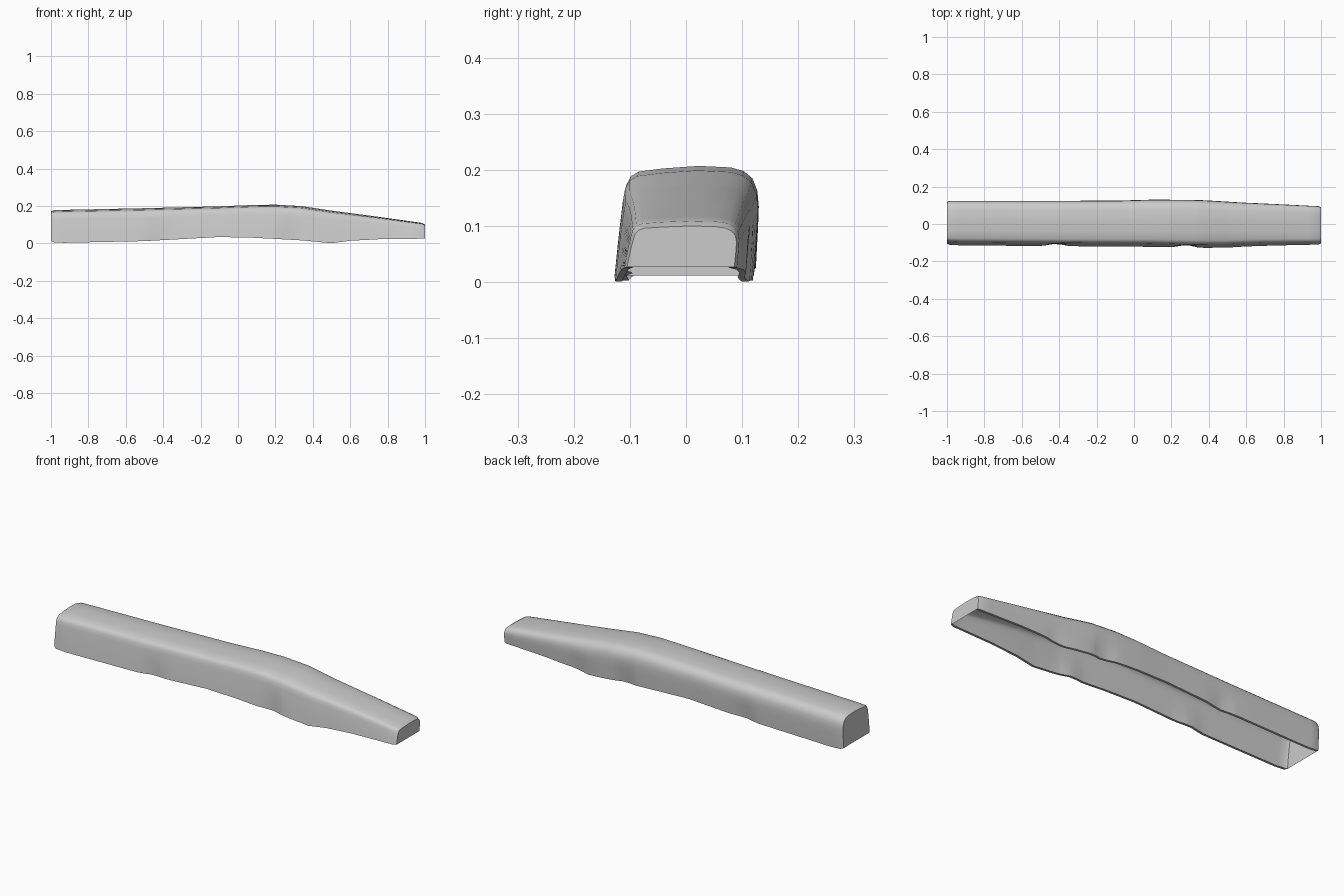
import bpy, bmesh, math

if "Cube" in bpy.data.objects:
    bpy.data.objects.remove(bpy.data.objects["Cube"])

# Stations along the length: x, bottom z, top z, front y, back y
STATIONS = [
    (-1.00, 0.012, 0.172, -0.105, 0.119),
    (-0.985, 0.006, 0.177, -0.112, 0.125),
    (-0.93, 0.003, 0.179, -0.114, 0.125),
    (-0.50, 0.012, 0.188, -0.118, 0.125),
    (-0.10, 0.034, 0.198, -0.120, 0.126),
    (0.08, 0.030, 0.205, -0.122, 0.131),
    (0.20, 0.024, 0.207, -0.125, 0.131),
    (0.34, 0.016, 0.199, -0.128, 0.130),
    (0.50, 0.001, 0.175, -0.126, 0.121),
    (0.60, 0.014, 0.162, -0.120, 0.115),
    (0.75, 0.022, 0.142, -0.115, 0.108),
    (0.985, 0.025, 0.109, -0.110, 0.096),
    (1.00, 0.027, 0.100, -0.105, 0.091),
]
# Cross-section from front edge over the top to back edge (across, height)
PROFILE = [(-1, 0), (-0.97, 0.2), (-0.93, 0.45), (-0.88, 0.7), (-0.85, 0.82),
           (-0.79, 0.9), (-0.68, 0.945), (-0.35, 0.975), (0.15, 1), (0.6, 0.985),
           (0.78, 0.95), (0.9, 0.88), (0.97, 0.76), (0.99, 0.6), (0.98, 0.4),
           (0.965, 0.2), (0.95, 0)]
# Dents near the lower edges: x, side, width, depth
DENTS = [(-0.42, -1, 0.05, 0.012), (0.28, -1, 0.05, 0.014),
         (-0.42, 1, 0.05, 0.012), (0.28, 1, 0.05, 0.014), (0.55, 1, 0.05, 0.008)]
LIP = 0.012


def station(x):
    for a, b in zip(STATIONS, STATIONS[1:]):
        if x <= b[0]:
            t = (x - a[0]) / (b[0] - a[0])
            return [p + (q - p) * t for p, q in zip(a, b)]
    return list(STATIONS[-1])


def ring(x):
    _, zb, zt, yf, yb = station(x)
    pts = []
    for u, v in PROFILE:
        y = (yf + yb) / 2 + u * (yb - yf) / 2
        for dx, side, w, d in DENTS:
            if u * side > 0:
                y -= side * d * math.exp(-((x - dx) / w) ** 2) * max(0, 1 - v / 0.65)
        pts.append((x, y, zb + v * (zt - zb)))
    # small inward lip under each side wall
    f, b = pts[0], pts[-1]
    return [(x, f[1] + LIP, f[2])] + pts + [(x, b[1] - LIP, b[2])]


# Hollow cover: lofted shell open underneath, closed at both ends
bm = bmesh.new()
xs = sorted({s[0] for s in STATIONS} | {round(-0.95 + 0.04 * i, 3) for i in range(48)})
rings = [[bm.verts.new(p) for p in ring(x)] for x in xs]
for a, b in zip(rings, rings[1:]):
    for i in range(len(a) - 1):
        bm.faces.new((a[i], b[i], b[i + 1], a[i + 1]))
bm.faces.new(rings[0])
bm.faces.new(rings[-1][::-1])
bmesh.ops.recalc_face_normals(bm, faces=bm.faces)
bm.faces.ensure_lookup_table()
top = max(bm.faces, key=lambda f: f.calc_center_median().z)
if top.normal.z < 0:
    bmesh.ops.reverse_faces(bm, faces=bm.faces)
mesh = bpy.data.meshes.new("cover_shell")
bm.to_mesh(mesh)
bm.free()
shell = bpy.data.objects.new("cover_shell", mesh)
bpy.context.collection.objects.link(shell)
bpy.context.view_layer.objects.active = shell
shell.select_set(True)
bpy.ops.object.shade_smooth_by_angle(angle=math.radians(40))
